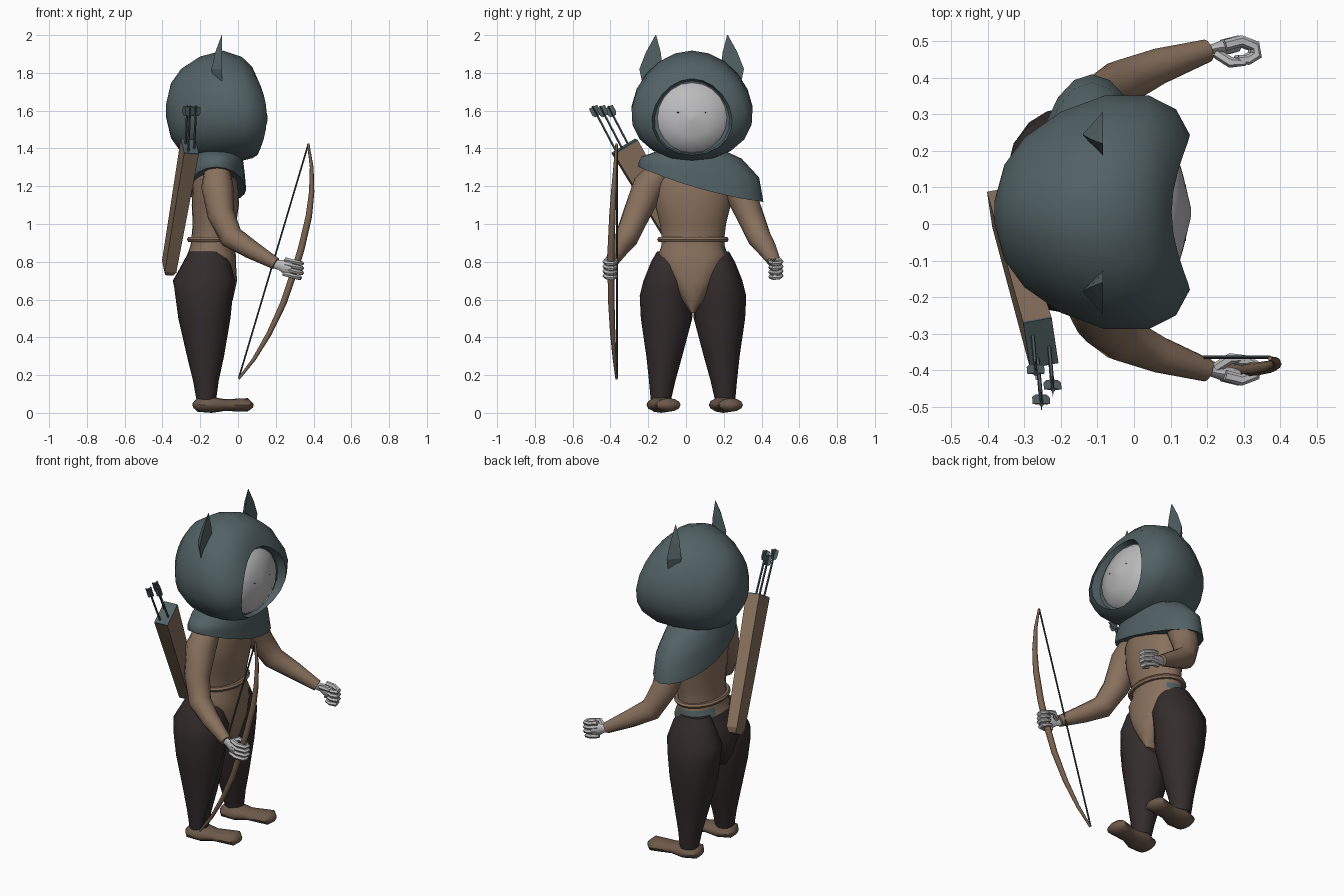
import bpy, bmesh, math
from mathutils import Vector as V

if "Cube" in bpy.data.objects:
    bpy.data.objects.remove(bpy.data.objects["Cube"])

MID = 0.037  # side-to-side middle of the body


def material(name, r, g, b):
    m = bpy.data.materials.new(name)
    m.diffuse_color = (r, g, b, 1)
    m.use_nodes = True
    m.node_tree.nodes["Principled BSDF"].inputs["Base Color"].default_value = m.diffuse_color
    return m


SLATE = material("slate cloth", .085, .122, .13)
TAN = material("tan leather", .25, .165, .11)
WOOD = material("bow wood", .20, .125, .08)
SHOE = material("shoe brown", .15, .10, .067)
DARK = material("dark leggings", .034, .025, .026)
PALE = material("pale grey skin", .5, .5, .5)
STRING = material("dark string", .045, .06, .065)


def loft(name, rings, mat, smooth=True, rule=None, mats=(), caps=True):
    """Skin a list of equal-length rings."""
    bm = bmesh.new()
    vs = [[bm.verts.new(p) for p in r] for r in rings]
    n = len(vs[0])
    for a, b in zip(vs, vs[1:]):
        for i in range(n):
            j = (i + 1) % n
            bm.faces.new((a[i], a[j], b[j], b[i]))
    if caps:
        bm.faces.new(vs[0])
        bm.faces.new(vs[-1][::-1])
    bmesh.ops.recalc_face_normals(bm, faces=bm.faces)
    for f in bm.faces:
        f.smooth = smooth
        if rule:
            f.material_index = rule(f.calc_center_median())
    me = bpy.data.meshes.new(name)
    bm.to_mesh(me)
    bm.free()
    for m in (mat, *mats):
        me.materials.append(m)
    ob = bpy.data.objects.new(name, me)
    bpy.context.collection.objects.link(ob)
    if smooth:
        bpy.ops.object.select_all(action='DESELECT')
        ob.select_set(True)
        bpy.context.view_layer.objects.active = ob
        bpy.ops.object.shade_smooth_by_angle(angle=math.radians(50))
    return ob


def tube(name, pts, radii, mat, ref=(0, 0, 1), n=8, wide=1, smooth=True, turn=0.0):
    """Round tube along a path; wide stretches it sideways."""
    pts = [V(p) for p in pts]
    if not isinstance(radii, (list, tuple)):
        radii = [radii] * len(pts)
    rings = []
    for k, (p, r) in enumerate(zip(pts, radii)):
        t = (pts[min(k + 1, len(pts) - 1)] - pts[max(k - 1, 0)]).normalized()
        side = V(ref).cross(t).normalized()
        up = t.cross(side)
        rings.append([p + r * (wide * math.cos(a) * side + math.sin(a) * up)
                      for a in (turn + math.tau * i / n for i in range(n))])
    return loft(name, rings, mat, smooth)


def oval(z, cx, cy, rx, ry, n=16, power=1.0, slope=0.0):
    """Horizontal oval ring; power < 1 makes it boxier, slope tips it sideways."""
    ring = []
    for i in range(n):
        c, s = math.cos(math.tau * i / n), math.sin(math.tau * i / n)
        x = cx + rx * math.copysign(abs(c) ** power, c)
        d = ry * math.copysign(abs(s) ** power, s)
        ring.append(V((x, cy + d, z + slope * (d - .8 * d * d))))
    return ring


def face_ring(x, ry, rz, cz, bend=0.0, n=20, taper=.12):
    """Upright ring around the head axis, bent back at top and bottom."""
    ring = []
    for i in range(n):
        a = math.tau * i / n
        s = math.sin(a)
        ring.append(V((x - bend * s * s, .032 + ry * math.cos(a) * (1 - taper * s), cz + rz * s)))
    return ring


# Hood, with a rim turned into the face opening
hood = [(-.382, .03, .03, 1.6, 0), (-.355, .13, .145, 1.6, 0), (-.3, .205, .222, 1.6, 0),
        (-.2, .275, .275, 1.612, 0), (-.08, .32, .293, 1.625, 0), (.04, .32, .275, 1.61, .02),
        (.115, .282, .242, 1.59, .04), (.153, .212, .202, 1.567, .05), (.105, .198, .193, 1.565, .03)]
loft("hood", [face_ring(*r) for r in hood], SLATE)

# Face and eyes
face = [(.075, .205, .2, 1.565, .02), (.113, .175, .17, 1.56, .01), (.135, .1, .1, 1.56, 0), (.156, .012, .012, 1.56, 0)]
loft("face", [face_ring(*r, taper=0) for r in face], PALE)
for s in (-1, 1):
    y = .03 + s * .065
    tube("eye", [(.139, y - .012, 1.59), (.139, y + .012, 1.59)], .003, STRING, n=4, smooth=False)

# Ears: three-sided spikes
for s in (-1, 1):
    rings = []
    for z, off, w in ((1.74, .215, .045), (1.82, .215, .062), (1.91, .203, .039), (2.0, .19, .002)):
        y = .03 + s * off
        rings.append([V((-.085, y - w, z)), V((-.085, y + w, z)), V((-.085 - w * .9, y, z))])
    loft("ear", rings, SLATE, smooth=False)

# Shawl draped over one shoulder
shawl = [(1.39, -.11, .03, .12, .17, 0), (1.35, -.11, .03, .135, .265, -.02),
         (1.275, -.115, .067, .15, .32, -.12), (1.185, -.115, .08, .158, .33, -.28), (1.195, -.11, .08, .13, .29, -.28)]
loft("shawl", [oval(z, cx, cy, rx, ry, 20, slope=k) for z, cx, cy, rx, ry, k in shawl], SLATE)


# Torso and pelvis in one suit, slate hip panel and dark seat at the back
def suit_colour(c):
    if .84 < c.z < .9 and c.y > .1 and c.x < -.08:
        return 1
    return 2 if c.z < .84 and c.x < -.2 else 0


torso = [(1.31, -.12, .10, .17, 1), (1.22, -.12, .12, .215, 1), (1.1, -.12, .125, .2, 1),
         (1.0, -.125, .115, .175, 1), (.92, -.135, .112, .165, 1), (.885, -.137, .115, .168, 1),
         (.84, -.14, .128, .182, .85), (.78, -.155, .145, .17, .75), (.7, -.175, .17, .125, .65),
         (.6, -.175, .148, .07, .7), (.53, -.175, .12, .015, 1)]
loft("suit_body", [oval(z, cx, MID, rx, ry, 24, power=p) for z, cx, rx, ry, p in torso], TAN,
     rule=suit_colour, mats=(SLATE, DARK))

# Belt
belt = oval(.918, -.135, MID, .122, .176, 24)
tube("belt", belt + belt[:2], .014, TAN, n=6)

legs = [(.855, .115, .075, -.165, .09), (.8, .122, .1, -.165, .122), (.7, .135, .127, -.178, .164),
        (.62, .142, .14, -.18, .152), (.5, .14, .136, -.178, .138), (.3, .152, .095, -.172, .098),
        (.17, .163, .07, -.17, .068), (.07, .17, .054, -.168, .052)]
arm = [(-.11, .17, 1.28), (-.11, .235, 1.2), (-.09, .3, 1.05), (-.035, .35, .93), (.07, .395, .865), (.2, .437, .79)]
fingers = [(.25, .452), (.295, .464), (.332, .45), (.336, .426), (.312, .412), (.285, .414)]
for s in (-1, 1):
    def at(x, off, z):
        return (x, MID + s * off, z)

    # Legs
    loft("legging", [oval(z, cx, MID + s * off, rx, ry) for z, off, ry, cx, rx in legs], DARK)
    # Shoes, both toes drifting to the same side
    shoe = [(-.235, .015), (-.215, .036), (-.14, .043), (-.07, .031), (0, .034), (.05, .036), (.077, .014)]
    tube("shoe", [(x, MID + s * .165 + .055 * (x + .2) / .27 - .015, .043 - .15 * (.043 - r)) for x, r in shoe],
         [r for _, r in shoe], SHOE, n=12, wide=1.8)
    # Sleeves
    tube("sleeve", [at(*p) for p in arm], [.07, .085, .072, .064, .05, .032], TAN, ref=(0, 1, 0), n=12)
    # Hands curled into a ring
    tube("palm", [at(.19, .435, .79), at(.22, .443, .783), at(.26, .45, .77), at(.285, .455, .765)],
         [.024, .026, .04, .036], PALE, wide=.55)
    for k in range(4):
        tube("finger", [at(x - .01 * (k == 0), off, .727 + .025 * k - .25 * (x - .29)) for x, off in fingers],
             [.013, .013, .013, .013, .012, .009], PALE, n=6, wide=1.2)
    tube("thumb", [at(.225, .43, .79), at(.265, .405, .805), at(.305, .405, .8)], [.014, .015, .009], PALE, n=6)

# Bow and string
bow = [(.372, -.368, 1.425), (.39, -.375, 1.3), (.39, -.383, 1.17), (.375, -.39, 1.04), (.335, -.397, .87), (.305, -.398, .77),
       (.24, -.395, .58), (.165, -.388, .42), (.085, -.378, .285), (.004, -.368, .18)]
tube("bow", bow, [.006, .01, .014, .017, .018, .018, .017, .014, .01, .006], WOOD, ref=(0, 1, 0))
tube("bow_string", [(.372, -.365, 1.42), (.004, -.365, .182)], .005, STRING, ref=(0, 1, 0), n=5)

# Quiver: tapered box on the back with a slate mouth
low, top = V((-.366, .05, .765)), V((-.256, -.322, 1.405))
axis = (top - low).normalized()
lean = (1, .15, 0)
tube("quiver", [low - axis * .02, low + axis * .01, top], [.03, .044, .056], TAN, ref=lean, n=4, wide=1.85,
     smooth=False, turn=math.pi / 4)
tube("quiver_mouth", [top, top + axis * .008], .056, SLATE, ref=lean, n=4, wide=1.85, smooth=False, turn=math.pi / 4)

# Arrows with crossed feathers
way = V((.04, -.46, .88)).normalized()
for tip in ((-.253, -.495, 1.625), (-.222, -.455, 1.625), (-.268, -.412, 1.625)):
    tip = V(tip)
    tube("arrow_shaft", [tip - way * .3, tip], .006, SLATE, ref=(1, 0, 0), n=5)
    for ref in ((1, 0, 0), (0, 1, 0)):
        tube("arrow_feather", [tip - way * .06, tip - way * .045, tip - way * .005], [.002, .003, .003],
             SLATE, ref=ref, n=4, wide=8, smooth=False)
